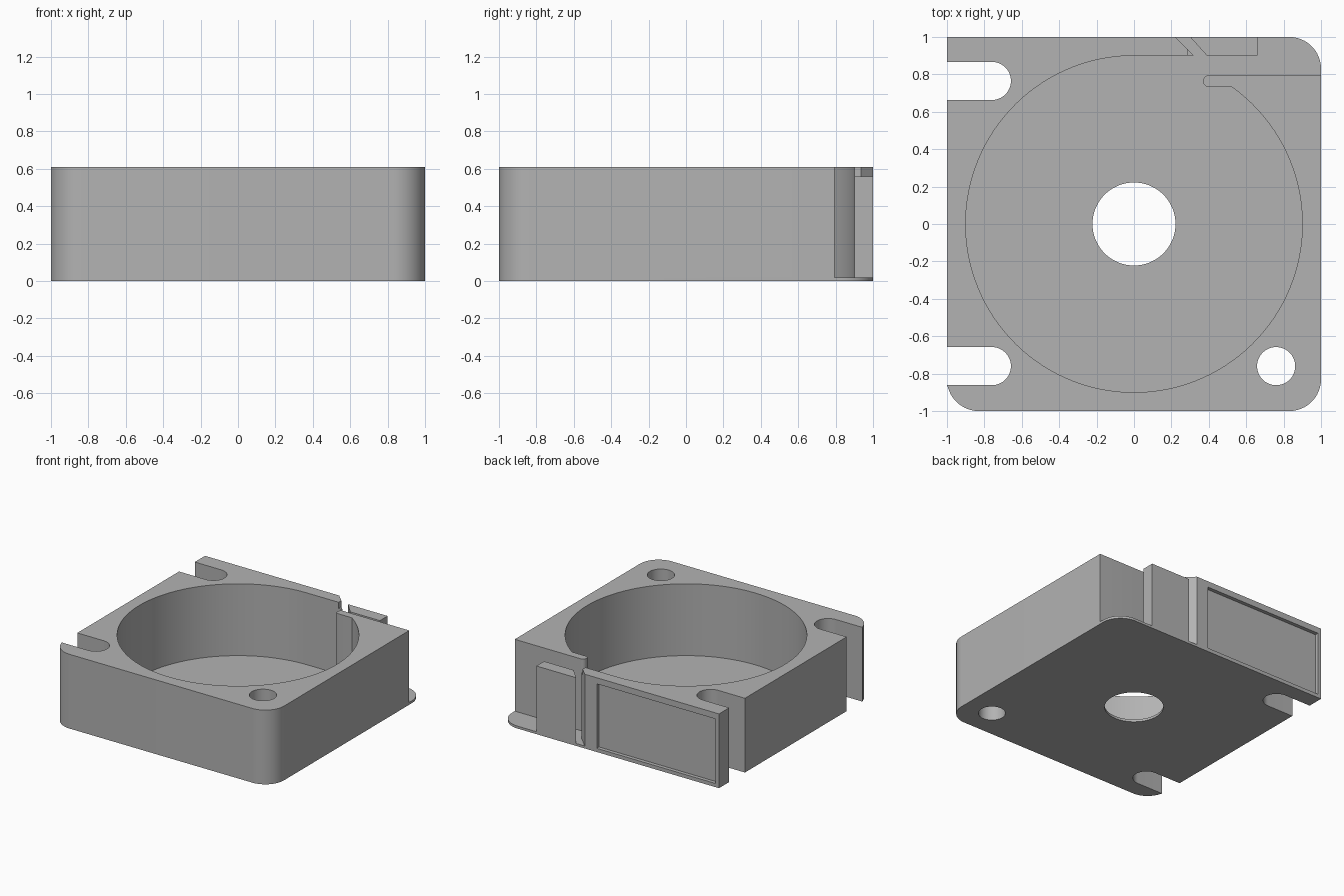
import bpy, bmesh
from math import cos, sin, radians, degrees, asin, sqrt

old = bpy.data.objects.get("Cube")
if old:
    bpy.data.objects.remove(old, do_unlink=True)

HEIGHT, FLOOR, LEDGE = 0.61, 0.02, 0.56
CORNER, BORE, SLOT = 0.17, 0.9, 0.102
HOLE = 0.76          # mounting hole offset
LIP = 0.795          # outlet side of the tongue

grey = bpy.data.materials.new("light_grey")
grey.use_nodes = True
grey.diffuse_color = (0.45, 0.45, 0.45, 1)
grey.node_tree.nodes["Principled BSDF"].inputs["Base Color"].default_value = (0.45, 0.45, 0.45, 1)


def arc(cx, cy, r, start, end, steps):
    """Points along an arc, angles in degrees."""
    angles = [radians(start + (end - start) * i / steps) for i in range(steps + 1)]
    return [(cx + r * cos(a), cy + r * sin(a)) for a in angles]


def prism(name, outline, z0, z1):
    """Upright solid with the given outline."""
    bm = bmesh.new()
    face = bm.faces.new([bm.verts.new((x, y, z0)) for x, y in outline])
    top = bmesh.ops.extrude_face_region(bm, geom=[face])["geom"]
    bmesh.ops.translate(bm, vec=(0, 0, z1 - z0),
                        verts=[v for v in top if isinstance(v, bmesh.types.BMVert)])
    bmesh.ops.recalc_face_normals(bm, faces=bm.faces)
    mesh = bpy.data.meshes.new(name)
    bm.to_mesh(mesh)
    bm.free()
    mesh.materials.append(grey)
    obj = bpy.data.objects.new(name, mesh)
    bpy.context.collection.objects.link(obj)
    return obj


def box(x0, x1, y0, y1):
    return [(x0, y0), (x1, y0), (x1, y1), (x0, y1)]


def activate(obj):
    bpy.ops.object.select_all(action='DESELECT')
    obj.select_set(True)
    bpy.context.view_layer.objects.active = obj


def cut(obj, outline, z0, z1):
    """Subtract a prism and discard the cutter."""
    cutter = prism("cutter", outline, z0, z1)
    cutter.hide_render = True
    mod = obj.modifiers.new("cut", 'BOOLEAN')
    mod.operation, mod.solver, mod.object = 'DIFFERENCE', 'EXACT', cutter
    activate(obj)
    bpy.ops.object.modifier_apply(modifier=mod.name)
    bpy.data.objects.remove(cutter, do_unlink=True)


def slot(y):
    """Open mounting slot on the -x side, traced towards +y."""
    return [(-1, y - SLOT)] + arc(-HOLE, y, SLOT, -90, 90, 24) + [(-1, y + SLOT)]


# Outer edge shared by floor and wall, clockwise from the +x side to the square corner
inset = 1 - CORNER
outer = (arc(inset, -inset, CORNER, 0, -90, 16)
         + arc(-inset, -inset, CORNER, -90, -163, 14)
         + slot(-HOLE) + slot(HOLE + 0.005) + [(-1, 1)])

# Floor plate
floor = prism("floor_plate", outer + arc(inset, inset, CORNER, 90, 0, 16), 0, FLOOR)
cut(floor, arc(0, 0, 0.222, 0, 354, 59), -0.1, 0.1)

# Housing wall: bore opening into the outlet past a rounded tongue
tongue_r = 0.031
tongue_y = LIP - tongue_r
low = tongue_y - tongue_r
bore_end = degrees(asin(low / BORE))
wall = prism("housing_wall",
             outer + [(0.22, 1), (0.32, BORE)]
             + arc(0, 0, BORE, 90, 360 + bore_end, 110)
             + arc(0.40, tongue_y, tongue_r, 270, 90, 12) + [(1, LIP)],
             FLOOR, HEIGHT)
# Clipped upper tip beside the outlet
cut(wall, box(0.285, 0.4, 0.85, 1.1), LEDGE, HEIGHT + 0.1)
# Shallow label recess on the back
cut(wall, box(-0.97, 0.11, 0.97, 1.1), 0.03, LEDGE)

# Corner mounting hole
for part in (floor, wall):
    cut(part, arc(HOLE, -HOLE, SLOT, 0, 352.5, 47), -0.1, HEIGHT + 0.1)

# Block at the outlet
block = prism("outlet_block", [(0.30, 1), (0.39, BORE), (0.66, BORE), (0.66, 1)], FLOOR, LEDGE)

for part in (floor, wall, block):
    activate(part)
    bpy.ops.object.shade_smooth_by_angle(angle=radians(30))
